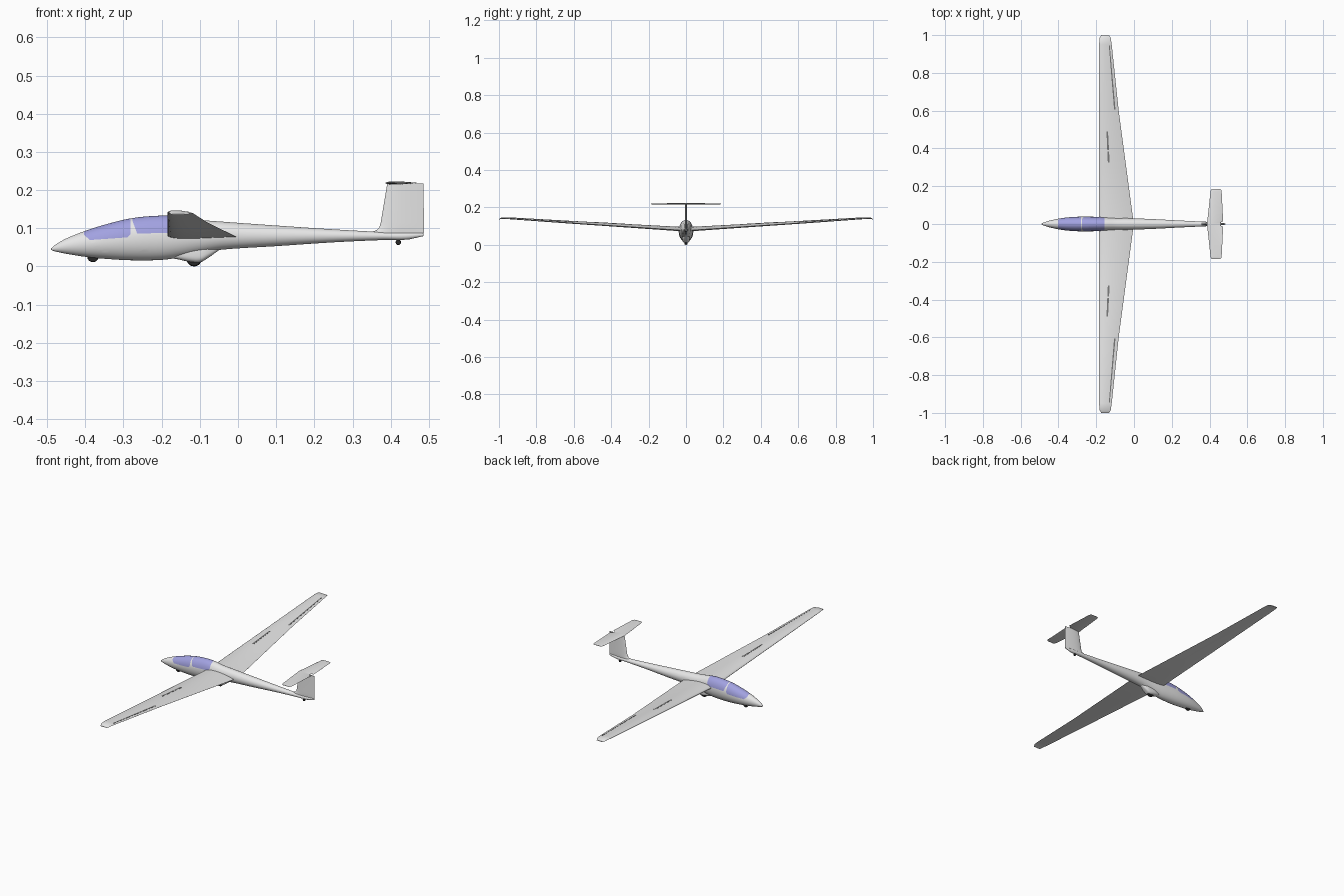
import bpy, bmesh, math
from mathutils import Vector

if "Cube" in bpy.data.objects:
    bpy.data.objects.remove(bpy.data.objects["Cube"])


def material(name, rgb):
    m = bpy.data.materials.new(name)
    m.diffuse_color = (*rgb, 1)
    m.use_nodes = True
    m.node_tree.nodes["Principled BSDF"].inputs["Base Color"].default_value = m.diffuse_color
    return m


WHITE = material("gelcoat_white", (0.8, 0.8, 0.8))
GLASS = material("canopy_violet", (0.36, 0.36, 0.75))
BLACK = material("tyre_black", (0.02, 0.02, 0.02))
GREY = material("gap_grey", (0.2, 0.2, 0.2))


def finish(name, bm, mats, angle=40):
    bmesh.ops.recalc_face_normals(bm, faces=bm.faces[:])
    me = bpy.data.meshes.new(name)
    bm.to_mesh(me)
    bm.free()
    ob = bpy.data.objects.new(name, me)
    bpy.context.collection.objects.link(ob)
    for m in mats:
        me.materials.append(m)
    bpy.ops.object.select_all(action='DESELECT')
    ob.select_set(True)
    bpy.context.view_layer.objects.active = ob
    bpy.ops.object.shade_smooth_by_angle(angle=math.radians(angle))
    return ob


def loft(rings):
    """Skin a list of equal closed rings and cap both ends."""
    bm = bmesh.new()
    vs = [[bm.verts.new(p) for p in r] for r in rings]
    n = len(vs[0])
    for a, b in zip(vs, vs[1:]):
        for i in range(n):
            j = (i + 1) % n
            bm.faces.new((a[i], a[j], b[j], b[i]))
    bm.faces.new(vs[0])
    bm.faces.new(vs[-1])
    return bm


def smooth(st, sub):
    """Smooth curve through stations keyed on their first value."""
    def slope(i):
        a, b = st[max(i - 1, 0)], st[min(i + 1, len(st) - 1)]
        return [(q - p) / (b[0] - a[0]) for p, q in zip(a, b)]
    out = []
    for i in range(len(st) - 1):
        a, b, ma, mb = st[i], st[i + 1], slope(i), slope(i + 1)
        h = b[0] - a[0]
        for k in range(sub):
            t = k / sub
            c = (2*t**3 - 3*t*t + 1, (t**3 - 2*t*t + t) * h, 3*t*t - 2*t**3, (t**3 - t*t) * h)
            row = [c[0]*p + c[1]*u + c[2]*q + c[3]*v for p, u, q, v in zip(a, ma, b, mb)]
            row[0] = a[0] + h * t
            out.append(row)
    return out + [st[-1]]


def body(stations, sub=5, seg=36, power=1.0):
    """Oval body along x from (x, top, bottom, half width)."""
    def sp(v):
        return math.copysign(abs(v) ** power, v)
    rings = []
    for x, top, bot, hw in smooth(stations, sub):
        c, h = (top + bot) / 2, (top - bot) / 2
        angs = [2 * math.pi * i / seg for i in range(seg)]
        rings.append([(x, hw * sp(math.cos(a)), c + h * sp(math.sin(a))) for a in angs])
    return loft(rings)


# Fuselage
bm = body([(-.49, .047, .043, .002), (-.478, .057, .039, .008), (-.45, .073, .033, .017),
           (-.40, .093, .025, .028), (-.35, .109, .020, .035), (-.28, .126, .016, .039),
           (-.20, .133, .017, .038), (-.15, .130, .024, .036), (-.10, .122, .034, .033),
           (-.04, .117, .044, .031), (.10, .107, .053, .026), (.25, .097, .063, .018),
           (.38, .090, .069, .012), (.44, .089, .070, .009), (.485, .087, .079, .003)])

# Canopy panes: convex outlines in the side view, cut into the fuselage skin
panes = [[(-.403, .2), (-.403, .082), (-.388, .069), (-.29, .076), (-.281, .084), (-.281, .2)],
         [(-.276, .2), (-.276, .118), (-.264, .086), (-.17, .088), (-.157, .1), (-.157, .2)]]
glass = []
for pane in panes:
    planes = []
    for a, b in zip(pane, pane[1:]):
        planes.append((Vector((a[0], 0, a[1])), Vector((b[1] - a[1], 0, a[0] - b[0])).normalized()))

    def inside(f, upto):
        c = f.calc_center_median()
        return all((c - p).dot(n) < 0 for p, n in upto)
    for k, (p, n) in enumerate(planes):
        fs = [f for f in bm.faces if inside(f, planes[:k])]
        es = list({e for f in fs for e in f.edges})
        vs = list({v for f in fs for v in f.verts})
        bmesh.ops.bisect_plane(bm, geom=vs + es + fs, dist=1e-5, plane_co=p, plane_no=n)
    for f in bm.faces:
        if inside(f, planes):
            f.material_index = 1
finish("fuselage", bm, [WHITE, GLASS])

# Wheel fairing under the wing
finish("wheel_fairing", body([(-.185, .06, .022, .008), (-.16, .06, .019, .016), (-.13, .06, .0125, .02),
                              (-.10, .06, .0105, .02), (-.08, .06, .021, .018), (-.045, .065, .046, .008)],
                             power=.65), [WHITE])


# Wheels
def wheel(name, x, z, r, w):
    bm = bmesh.new()
    prof = [(.6, .5), (.9, .5), (1, .25), (1, -.25), (.9, -.5), (.6, -.5)]
    rings = [[(x + r * k * math.cos(a), w * y, z + r * k * math.sin(a))
              for a in [2 * math.pi * i / 32 for i in range(32)]] for k, y in prof]
    bm.free()
    finish(name, loft(rings), [BLACK])


wheel("main_wheel", -.115, .02, .02, .014)
wheel("nose_wheel", -.38, .026, .015, .010)
wheel("tail_wheel", .42, .063, .007, .006)

# Aerofoil surfaces
NS = 14
FR = [(1 - math.cos(math.pi * i / NS)) / 2 for i in range(NS + 1)]


def half_thick(f):
    return 5 * (.2969 * math.sqrt(f) - .126 * f - .3516 * f**2 + .2843 * f**3 - .1015 * f**4)


def section(le, te, off, t, camber=0.0):
    """Closed aerofoil as (x, offset) pairs, upper side first."""
    def pt(f, s):
        return le + (te - le) * f, off + s * t * half_thick(f) + camber * t * (4 * f * (1 - f) - f)
    return [pt(f, 1) for f in FR] + [pt(f, -1) for f in FR[-1:0:-1]]


def mirrored(st):
    return [(-s[0], *s[1:]) for s in reversed(st) if s[0] > 0] + st


# Wing stations: span, leading edge, trailing edge, height, thickness
WING = [(0, -.185, -.001, .080, .024), (.3, -.185, -.041, .099, .019), (.6, -.185, -.081, .118, .015),
        (.95, -.185, -.118, .141, .010), (.985, -.182, -.123, .142, .008), (1, -.174, -.132, .136, .003)]
CAM = .18
finish("wing", loft([[(x, s[0], z) for x, z in section(*s[1:], CAM)] for s in mirrored(WING)]), [WHITE])

# Tailplane with a rudder notch in the middle
TAIL = [(0, .386, .458, .2185, .008), (.008, .387, .458, .2185, .008), (.014, .388, .472, .2185, .008),
        (.172, .405, .464, .2185, .006), (.182, .408, .461, .2185, .005), (.186, .413, .456, .2185, .002)]
finish("tailplane", loft([[(x, s[0], z) for x, z in section(*s[1:])] for s in mirrored(TAIL)]), [WHITE])

# Fin: height, leading edge, trailing edge, thickness
FIN = [(.071, .36, .45, .012), (.080, .35, .486, .014), (.091, .352, .487, .014), (.095, .363, .487, .014),
       (.102, .370, .487, .014), (.115, .374, .487, .013), (.217, .391, .486, .011)]
finish("fin_and_rudder", loft([[(x, y, z) for x, y in section(le, te, 0, t)] for z, le, te, t in FIN]), [WHITE])


# Thin plates lying on the wing's upper skin
def skin_plate(name, y0, y1, f0, f1, side):
    def at(y, f, lift):
        for a, b in zip(WING, WING[1:]):
            if a[0] <= y <= b[0]:
                k = (y - a[0]) / (b[0] - a[0])
                _, le, te, off, t = [p + (q - p) * k for p, q in zip(a, b)]
                z = off + t * half_thick(f) + CAM * t * (4 * f * (1 - f) - f)
                return le + (te - le) * f, side * y, z + lift
    rings = []
    for i in range(7):
        y = y0 + (y1 - y0) * i / 6
        rings.append([at(y, f0, .0008), at(y, f1, .0008), at(y, f1, -.001), at(y, f0, -.001)])
    finish(name, loft(rings), [GREY], 30)


for side, tag in ((1, "left"), (-1, "right")):
    skin_plate("aileron_gap_" + tag, .605, .945, .77, .84, side)
    skin_plate("airbrake_inner_" + tag, .325, .385, .33, .40, side)
    skin_plate("airbrake_outer_" + tag, .392, .49, .33, .40, side)
